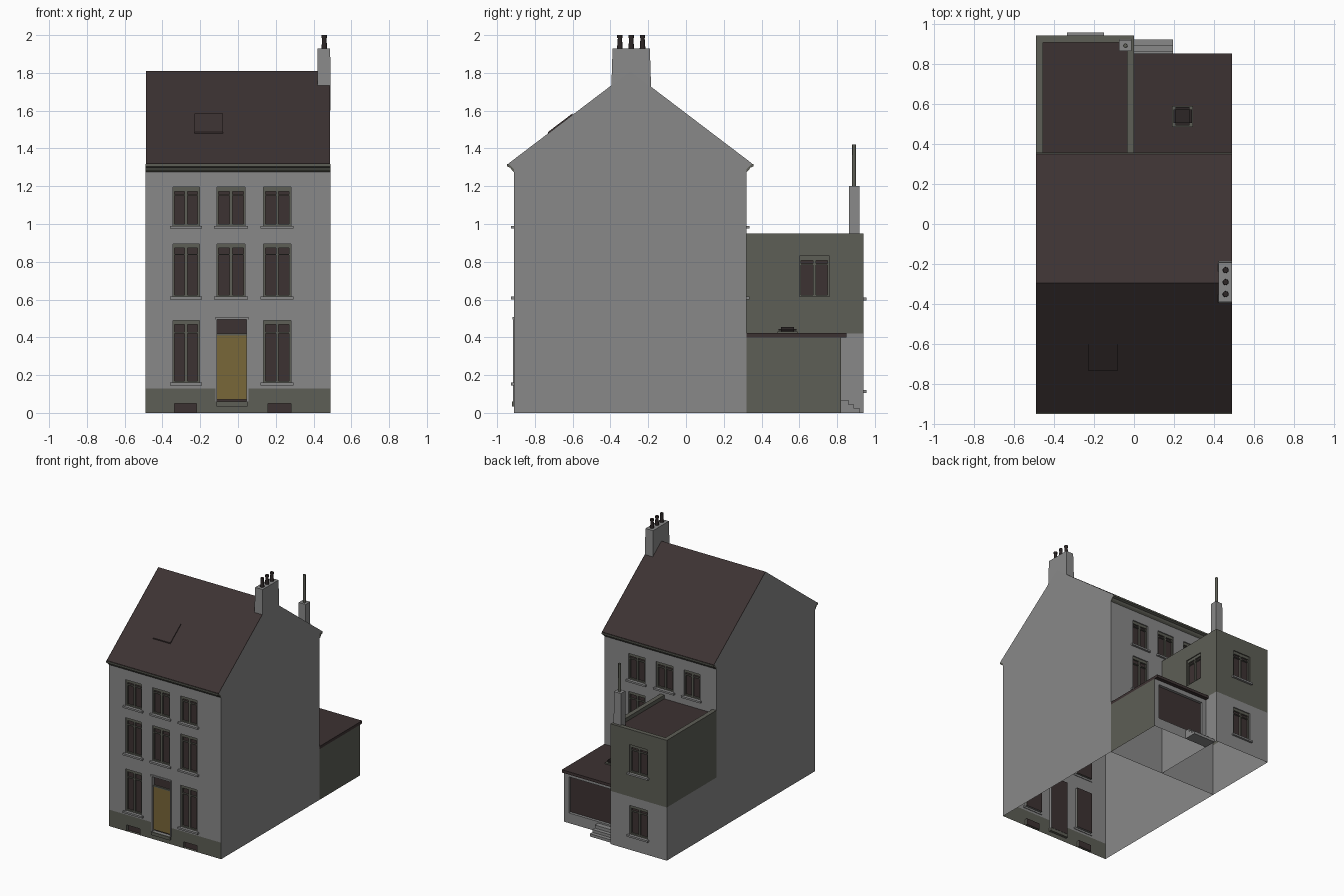
import bpy, bmesh
from mathutils import Vector

old = bpy.data.objects.get("Cube")
if old:
    bpy.data.objects.remove(old, do_unlink=True)


def material(name, r, g, b):
    m = bpy.data.materials.new(name)
    m.use_nodes = True
    m.diffuse_color = (r, g, b, 1)
    m.node_tree.nodes["Principled BSDF"].inputs["Base Color"].default_value = (r, g, b, 1)
    return m


GREY = material("grey_render", .25, .25, .25)
OLIVE = material("olive_stone", .11, .112, .092)
BROWN = material("brown_slate", .046, .032, .032)
DARK = material("dark_clay", .025, .019, .019)
GOLD = material("ochre_door", .19, .135, .04)

X, Y, Z = Vector((1, 0, 0)), Vector((0, 1, 0)), Vector((0, 0, 1))
HALF, FRONT, BACK, EAVES = .49, -.91, .32, 1.29


def finish(name, bm, *mats):
    mesh = bpy.data.meshes.new(name)
    bm.to_mesh(mesh)
    bm.free()
    for m in mats:
        mesh.materials.append(m)
    ob = bpy.data.objects.new(name, mesh)
    bpy.context.collection.objects.link(ob)
    return ob


def box(name, lo, hi, mat, taper=0, bevel=0):
    bm = bmesh.new()
    lo, hi = Vector(lo), Vector(hi)
    bmesh.ops.create_cube(bm, size=1)
    for v in bm.verts:
        narrow = 1 - taper * (v.co.z > 0)
        for i in range(3):
            s = v.co[i] * (narrow if i < 2 else 1)
            v.co[i] = (lo[i] + hi[i]) / 2 + s * (hi[i] - lo[i])
    if bevel:
        bmesh.ops.bevel(bm, geom=bm.edges[:], offset=bevel, segments=2, affect='EDGES')
    return finish(name, bm, mat)


def cylinder(name, x, y, z0, z1, r0, r1, mat):
    bm = bmesh.new()
    bmesh.ops.create_cone(bm, cap_ends=True, segments=12, radius1=r0, radius2=r1, depth=z1 - z0)
    bmesh.ops.translate(bm, verts=bm.verts, vec=(x, y, (z0 + z1) / 2))
    ob = finish(name, bm, mat)
    for p in ob.data.polygons:
        p.use_smooth = len(p.vertices) == 4
    return ob


def extrude_x(name, profile, x0, x1, mat):
    """Sweep a closed (y, z) profile along x."""
    bm = bmesh.new()
    face = bm.faces.new([bm.verts.new((x0, y, z)) for y, z in profile])
    if x1 != x0:
        res = bmesh.ops.extrude_face_region(bm, geom=[face])
        moved = [v for v in res["geom"] if isinstance(v, bmesh.types.BMVert)]
        bmesh.ops.translate(bm, verts=moved, vec=(x1 - x0, 0, 0))
        bmesh.ops.recalc_face_normals(bm, faces=bm.faces)
    elif face.normal.x * x0 < 0 or (face.normal_update() or face.normal.x * x0 < 0):
        bmesh.ops.reverse_faces(bm, faces=[face])
    return finish(name, bm, mat)


class Wall:
    """Thin wall with recessed openings, banded into a lower and an upper colour."""

    def __init__(self, name, origin, along, out, span, top, openings=(), band=0,
                 lower=GREY, upper=GREY, depth=.022):
        self.name, self.o, self.u, self.n = name, Vector(origin), along, out
        bm = bmesh.new()
        us = sorted({*span, *(v for o in openings for v in o[:2])})
        zs = sorted({0, band, top, *(v for o in openings for v in o[2:])})

        def quad(points, index):
            bm.faces.new([bm.verts.new(self.at(*p)) for p in points]).material_index = index

        for u0, u1 in zip(us, us[1:]):
            for z0, z1 in zip(zs, zs[1:]):
                cu, cz = (u0 + u1) / 2, (z0 + z1) / 2
                if not any(a < cu < b and c < cz < d for a, b, c, d in openings):
                    quad([(u0, z0, 0), (u1, z0, 0), (u1, z1, 0), (u0, z1, 0)], int(cz > band))
        for a, b, c, d in openings:
            ring = [(a, c), (b, c), (b, d), (a, d)]
            for p, q in zip(ring, ring[1:] + ring[:1]):
                quad([(*p, 0), (*q, 0), (*q, -depth), (*p, -depth)], int((c + d) / 2 > band))
            quad([(*p, -depth) for p in ring], 2)
        bmesh.ops.remove_doubles(bm, verts=bm.verts, dist=1e-5)
        if along.cross(Z).dot(out) < 0:
            bmesh.ops.reverse_faces(bm, faces=bm.faces)
        finish(name, bm, lower, upper, BROWN)

    def at(self, u, z, d):
        return self.o + self.u * u + Z * z + self.n * d

    def slab(self, name, u0, u1, z0, z1, d0, d1, mat):
        p, q = self.at(u0, z0, d0), self.at(u1, z1, d1)
        return box(name, [min(s) for s in zip(p, q)], [max(s) for s in zip(p, q)], mat)

    def window(self, a, b, c, d, sill=True):
        """Frame bars, mullion, transom and a projecting sill."""
        mid, bar = (a + b) / 2, .01
        cross = d - (d - c) * .2
        for part, u0, u1, z0, z1 in (
                ("frame_side", a, a + bar, c, d), ("frame_side", b - bar, b, c, d),
                ("frame_head", a + bar, b - bar, d - .022, d),
                ("frame_foot", a + bar, b - bar, c, c + bar),
                ("mullion", mid - .007, mid + .007, c + bar, d - .022),
                ("transom", a + bar, mid - .007, cross - .003, cross + .003),
                ("transom", mid + .007, b - bar, cross - .003, cross + .003)):
            self.slab(f"{self.name}_{part}", u0, u1, z0, z1, -.02, -.008, OLIVE)
        if sill:
            self.slab(f"{self.name}_sill", a - .015, b + .015, c - .014, c, -.005, .016, GREY)


# Front wall with three floors of windows, door and cellar openings
columns = ((-.345, -.205), (-.112, .038), (.135, .28))
rows = ((.16, .49), (.615, .895), (.99, 1.195))
front_windows = [(*c, *r) for r in rows for c in columns if (c, r) != (columns[1], rows[0])]
door = (-.11, .045, .06, .495)
cellar = [(-.335, -.22, 0, .05), (.16, .28, 0, .05)]
front = Wall("front_wall", (0, FRONT, 0), X, -Y, (-HALF, HALF), EAVES,
             front_windows + [door] + cellar, .13, OLIVE, GREY)
for w in front_windows:
    front.window(*w)
a, b, c, d = door
front.slab("front_door", a, b, .07, .41, -.021, -.012, GOLD)
front.slab("door_transom", a, b, .41, .42, -.021, -.008, OLIVE)
front.slab("doorstep", a - .003, b + .005, .035, .06, -.02, .012, OLIVE)
front.slab("door_head", a - .01, b + .01, d, d + .012, 0, .008, GREY)
for u in (a - .01, b):
    front.slab("door_jamb", u, u + .01, .06, d, 0, .006, GREY)

# Back wall of the main house
back_windows = [(*c, *rows[2]) for c in columns] + [(*columns[2], *rows[1])]
back = Wall("back_wall", (0, BACK, 0), X, Y, (-HALF, HALF), EAVES, back_windows)
for w in back_windows:
    back.window(*w)

# Gables, roof and eaves gutters
ridge_y, ridge_z, tip = -.295, 1.81, 1.32
gable = [(FRONT, 0), (BACK, 0), (BACK, EAVES), (.35, tip), (ridge_y, ridge_z),
         (-.94, tip), (FRONT, EAVES)]
for side in (-1, 1):
    extrude_x("gable_wall", gable, side * HALF, side * HALF, GREY)
roof_x = HALF - .002
extrude_x("main_roof", [(-.94, tip), (ridge_y, ridge_z), (.35, tip), (.35, tip - .012),
                        (ridge_y, ridge_z - .015), (-.94, tip - .012)], -roof_x, roof_x, BROWN)
for wall_y, s, name in ((FRONT, -1, "front_gutter"), (BACK, 1, "back_gutter")):
    extrude_x(name, [(wall_y, 1.275), (wall_y + s * .012, 1.285), (wall_y + s * .02, 1.298),
                     (wall_y + s * .037, 1.305), (wall_y + s * .037, 1.318),
                     (wall_y, 1.312)], -HALF, HALF, OLIVE)

# Roof light lying on the front slope
slope = (ridge_z - tip) / (ridge_y + .94)
def on_roof(y, lift):
    return (y, tip + (y + .94) * slope + lift)
extrude_x("roof_light", [on_roof(-.73, -.002), on_roof(-.6, -.002), on_roof(-.6, .008),
                         on_roof(-.73, .008)], -.23, -.08, BROWN)

# Main chimney with three pots
extrude_x("chimney_base", [(-.395, 1.6), (-.185, 1.6), (-.185, 1.73), (-.395, 1.73)],
          .42, HALF, GREY)
box("chimney_stack", (.42, -.395, 1.73), (HALF, -.185, 1.93), GREY, taper=.06)
for y in (-.35, -.29, -.23):
    cylinder("chimney_pot", .457, y, 1.93, 1.985, .015, .011, DARK)
    cylinder("chimney_pot_rim", .457, y, 1.985, 2.0, .014, .014, DARK)

# Two-storey rear wing with banded walls
wing_y, wing_top, band = .94, .91, .42
paint = dict(band=band, lower=GREY, upper=OLIVE)
rear_windows = [(-.32, -.165, .61, .83), (-.32, -.165, .12, .35)]
wing_back = Wall("wing_back_wall", (0, wing_y, 0), X, Y, (-HALF, 0), wing_top,
                 rear_windows, **paint)
for w in rear_windows:
    wing_back.window(*w)
side_window = (.6, .76, .615, .83)
wing_side = Wall("wing_inner_wall", (0, 0, 0), Y, X, (BACK, wing_y), wing_top,
                 [side_window], **paint)
wing_side.window(*side_window, sill=False)
Wall("wing_outer_wall", (-HALF, 0, 0), Y, -X, (BACK, wing_y), wing_top, **paint)
box("wing_roof", (-.46, BACK, .905), (-.03, .91, .92), BROWN)
for x in (-HALF, -.035):
    box("wing_parapet", (x, BACK, wing_top), (x + .035, wing_y, .95), OLIVE)
box("wing_back_parapet", (-.455, .905, wing_top), (-.035, wing_y, .95), OLIVE)
box("wing_chimney", (-.075, .862, .91), (-.012, .92, 1.2), GREY, taper=.04)
cylinder("wing_flue", -.043, .89, 1.2, 1.42, .011, .01, OLIVE)

# Single-storey rear room with a wide glazed opening
room_y, room_top = .82, .4
Wall("room_side_wall", (HALF, 0, 0), Y, X, (BACK, room_y), room_top, lower=OLIVE, upper=OLIVE)
room = Wall("room_back_wall", (0, room_y, 0), X, Y, (0, HALF), room_top,
            [(.035, .45, .08, .365)])
box("room_roof", (0, BACK, room_top), (HALF, .85, .422), BROWN)
box("skylight_kerb", (.19, .485, .42), (.295, .59, .432), OLIVE)
box("skylight_dome", (.196, .491, .425), (.289, .584, .455), DARK, bevel=.012)

# Garden steps
for i, (y, z) in enumerate(((.92, .022), (.89, .044), (.86, .068))):
    box("garden_step", (.001, room_y, .022 * i), (.195, y, z), GREY)
